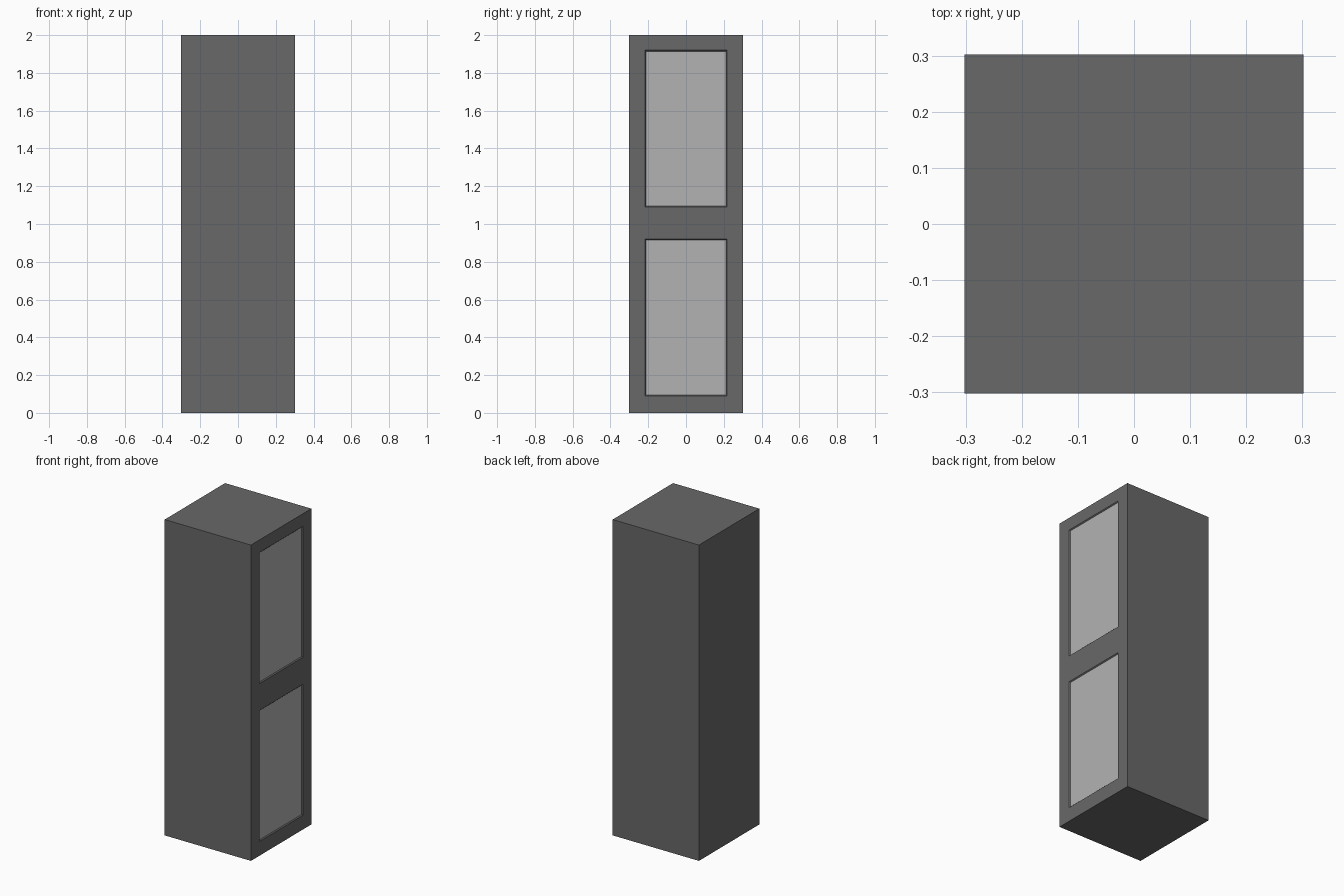
import bpy, bmesh

if "Cube" in bpy.data.objects:
    bpy.data.objects.remove(bpy.data.objects["Cube"])

H = 0.302            # half width of the cabinet
PY, PH = 0.217, 0.83  # door half width and height
DOORS = (0.09, 1.09)  # lower edge of each door


def material(name, v):
    m = bpy.data.materials.new(name)
    m.diffuse_color = (v, v, v, 1)
    m.use_nodes = True
    m.node_tree.nodes["Principled BSDF"].inputs["Base Color"].default_value = m.diffuse_color
    return m


def make(name, build, mat):
    bm = bmesh.new()
    build(bm)
    bmesh.ops.recalc_face_normals(bm, faces=bm.faces)
    me = bpy.data.meshes.new(name)
    bm.to_mesh(me)
    bm.free()
    ob = bpy.data.objects.new(name, me)
    bpy.context.collection.objects.link(ob)
    me.materials.append(mat)
    return ob


dark = material("dark_grey", 0.14)
light = material("light_grey", 0.45)


# Tall cabinet with two shallow door recesses on the right side
def cabinet(bm):
    bmesh.ops.create_cube(bm, size=1)
    for v in bm.verts:
        v.co = (v.co.x * 2 * H, v.co.y * 2 * H, v.co.z * 2 + 1)
    for axis, cuts in (((0, 1, 0), (-PY, PY)),
                       ((0, 0, 1), [z + d for z in DOORS for d in (0, PH)])):
        for c in cuts:
            bmesh.ops.bisect_plane(bm, geom=bm.verts[:] + bm.edges[:] + bm.faces[:],
                                   plane_co=[a * c for a in axis], plane_no=axis)
    bm.normal_update()
    for z in DOORS:
        door = [f for f in bm.faces if f.normal.x > 0.9
                and abs(f.calc_center_median().y) < 0.01
                and abs(f.calc_center_median().z - z - PH / 2) < 0.01]
        bmesh.ops.inset_region(bm, faces=door, thickness=0.008, depth=-0.006)
        for f in door:
            f.material_index = 1


body = make("cabinet_with_doors", cabinet, dark)
body.data.materials.append(light)
